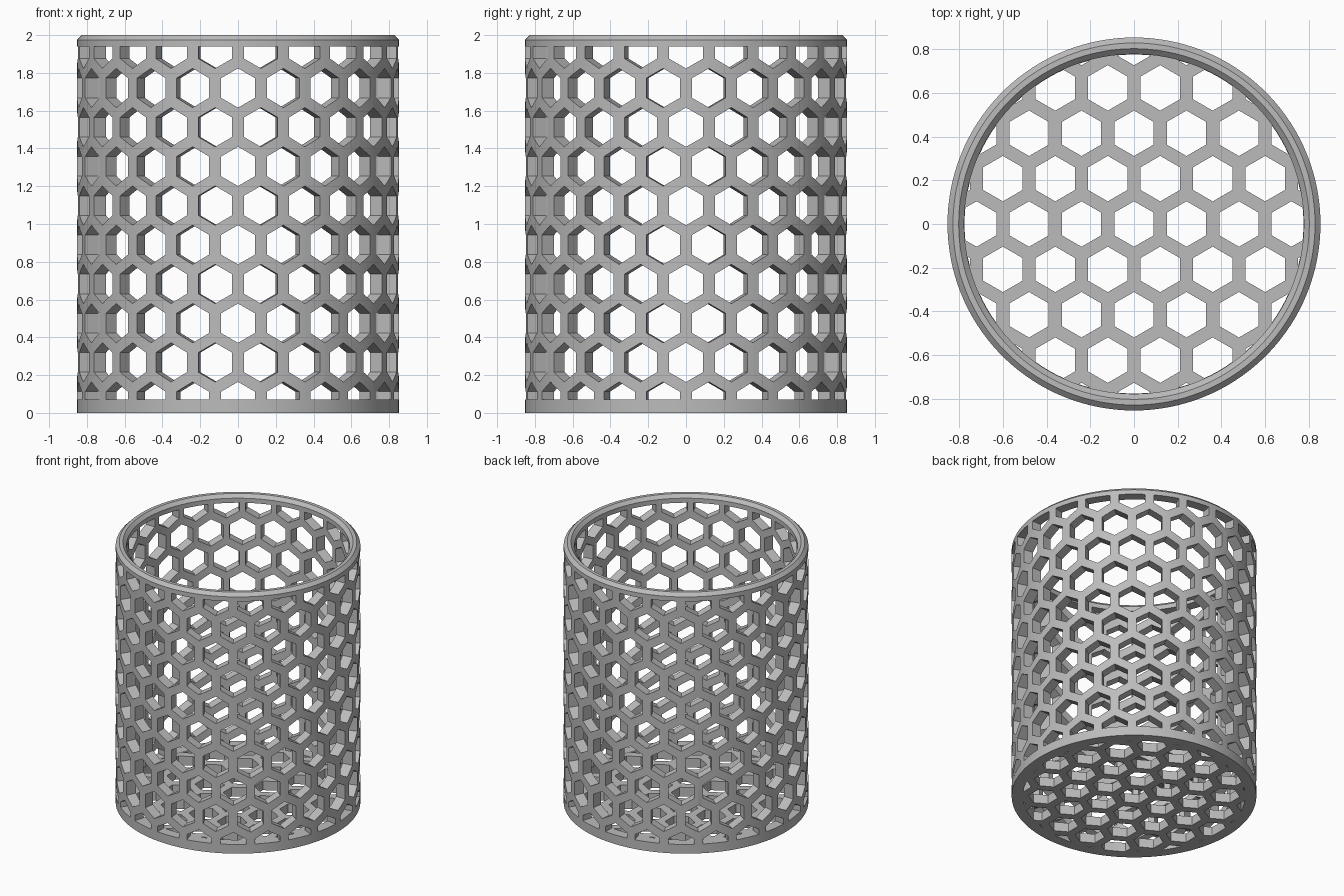
import bpy, bmesh, math
from mathutils import Matrix

if "Cube" in bpy.data.objects:
    bpy.data.objects.remove(bpy.data.objects["Cube"], do_unlink=True)

R_OUT, R_IN, HEIGHT = 0.853, 0.777, 2.0
FLOOR, RIM_Z, BEVEL = 0.07, 1.94, 0.025
SEGMENTS = 132
HEX_R = 0.18 / math.sqrt(3)      # corner radius of a hexagonal hole
PITCH, ROW = 0.24, 0.2075        # hole spacing
COLUMNS = 22

grey = bpy.data.materials.new("mid_grey")
grey.use_nodes = True
colour = (0.5, 0.5, 0.5, 1)
grey.diffuse_color = colour
grey.node_tree.nodes["Principled BSDF"].inputs["Base Color"].default_value = colour


def make_object(name, bm):
    bmesh.ops.recalc_face_normals(bm, faces=bm.faces)
    mesh = bpy.data.meshes.new(name)
    bm.to_mesh(mesh)
    bm.free()
    mesh.materials.append(grey)
    obj = bpy.data.objects.new(name, mesh)
    bpy.context.collection.objects.link(obj)
    return obj


def prism(bm, sides, radius, depth, matrix):
    bmesh.ops.create_cone(bm, cap_ends=True, segments=sides, radius1=radius,
                          radius2=radius, depth=depth, matrix=matrix)


def clip(bm, z, side):
    """Cut away everything beyond height z and close the openings."""
    geom = bm.verts[:] + bm.edges[:] + bm.faces[:]
    bmesh.ops.bisect_plane(bm, geom=geom, plane_co=(0, 0, z),
                           plane_no=(0, 0, side), clear_outer=True)
    edges = [e for e in bm.edges if e.is_boundary]
    bmesh.ops.holes_fill(bm, edges=edges, sides=0)


def boolean(target, cutter, operation):
    mod = target.modifiers.new("cut", 'BOOLEAN')
    mod.operation, mod.object, mod.solver = operation, cutter, 'EXACT'
    bpy.ops.object.select_all(action='DESELECT')
    bpy.context.view_layer.objects.active = target
    target.select_set(True)
    bpy.ops.object.modifier_apply(modifier=mod.name)
    bpy.data.objects.remove(cutter, do_unlink=True)


# Cup body: a turned profile with a bevelled rim
profile = [(0, 0), (R_OUT, 0), (R_OUT, HEIGHT - BEVEL), (R_OUT - BEVEL, HEIGHT),
           (R_IN + BEVEL, HEIGHT), (R_IN, HEIGHT - BEVEL), (R_IN, FLOOR), (0, FLOOR)]
bm = bmesh.new()
verts = [bm.verts.new((r, 0, z)) for r, z in profile]
edges = [bm.edges.new(pair) for pair in zip(verts, verts[1:])]
bmesh.ops.spin(bm, geom=verts + edges, axis=(0, 0, 1), cent=(0, 0, 0),
               angle=math.tau, steps=SEGMENTS)
bmesh.ops.remove_doubles(bm, verts=bm.verts, dist=1e-5)
# Merge the flat floor triangles into single discs
flat = [e for e in bm.edges if any(v.co.xy.length < 1e-4 for v in e.verts)]
bmesh.ops.dissolve_edges(bm, edges=flat, use_verts=True)
cup = make_object("holder_cup", bm)

# Honeycomb holes around the wall, alternate rows shifted by half a step
bm = bmesh.new()
for row in range(10):
    for col in range(COLUMNS):
        turn = math.tau * (col + (row % 2) / 2) / COLUMNS
        prism(bm, 6, HEX_R, 0.26,
              Matrix.Rotation(turn, 4, 'Z')
              @ Matrix.Translation((0, -0.83, 0.06 + row * ROW))
              @ Matrix.Rotation(math.pi / 2, 4, 'X'))
clip(bm, FLOOR + 0.001, -1)
clip(bm, RIM_Z, 1)
boolean(cup, make_object("wall_cutter", bm), 'DIFFERENCE')

# Honeycomb holes through the floor, trimmed to the inner circle
bm = bmesh.new()
for row in range(-4, 5):
    for col in range(-4, 5):
        x, y = (col + (row % 2) / 2) * PITCH, row * ROW
        if math.hypot(x, y) < R_IN + HEX_R:
            prism(bm, 6, HEX_R, 0.4, Matrix.Translation((x, y, 0)))
floor_cutter = make_object("floor_cutter", bm)
bm = bmesh.new()
prism(bm, SEGMENTS, R_IN - 0.002, 0.2, Matrix.Identity(4))
boolean(floor_cutter, make_object("floor_limit", bm), 'INTERSECT')
boolean(cup, floor_cutter, 'DIFFERENCE')

# Smooth the curved walls, keep the hole edges crisp
bpy.ops.object.select_all(action='DESELECT')
bpy.context.view_layer.objects.active = cup
cup.select_set(True)
bpy.ops.object.shade_smooth_by_angle(angle=math.radians(30))
